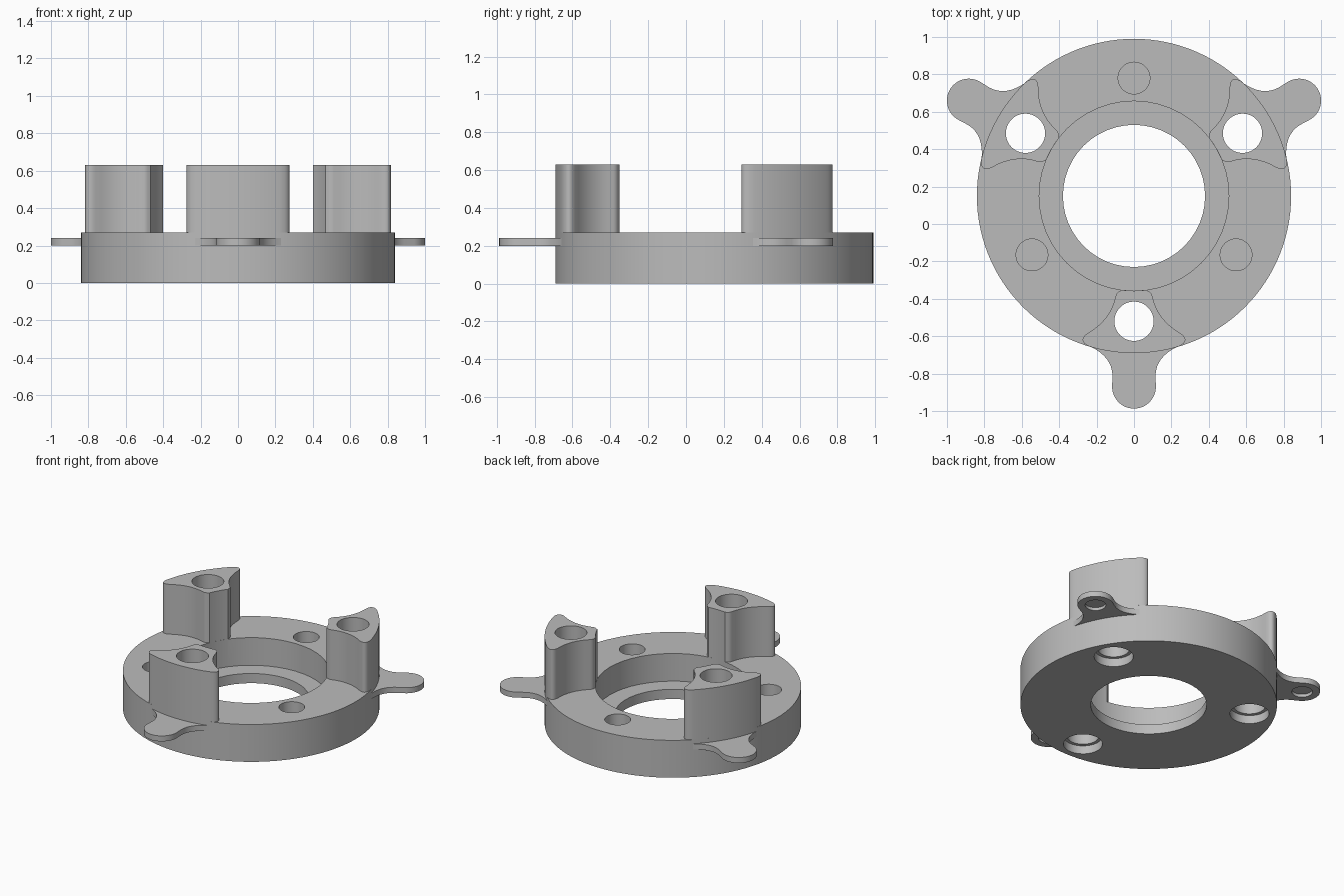
import bpy, bmesh, math
from mathutils import Vector, Matrix

cube = bpy.data.objects.get("Cube")
if cube:
    bpy.data.objects.remove(cube)

CENTRE = Vector((0, 0.15, 0))
BASE_TOP, POST_TOP = 0.27, 0.63
RADIUS, BOLT_CIRCLE, TAB_TIP = 0.84, 0.67, 1.02
ARMS = {"front": -90, "left": 30, "right": 150}

grey = bpy.data.materials.new("machined_grey")
grey.use_nodes = True
colour = (0.5, 0.5, 0.5, 1)
grey.diffuse_color = colour
grey.node_tree.nodes["Principled BSDF"].inputs["Base Color"].default_value = colour


def prism(name, outline, z0, z1):
    """Extrude a closed 2D outline between two heights."""
    bm = bmesh.new()
    face = bm.faces.new([bm.verts.new((x, y, z0)) for x, y in outline])
    top = bmesh.ops.extrude_face_region(bm, geom=[face])
    verts = [v for v in top["geom"] if isinstance(v, bmesh.types.BMVert)]
    bmesh.ops.translate(bm, verts=verts, vec=(0, 0, z1 - z0))
    bmesh.ops.recalc_face_normals(bm, faces=bm.faces)
    mesh = bpy.data.meshes.new(name)
    bm.to_mesh(mesh)
    bm.free()
    mesh.materials.append(grey)
    obj = bpy.data.objects.new(name, mesh)
    bpy.context.collection.objects.link(obj)
    return obj


def arc(r, a0, a1, n, cx=0, cy=0):
    angles = [math.radians(a0 + (a1 - a0) * i / n) for i in range(n + 1)]
    return [(cx + r * math.cos(a), cy + r * math.sin(a)) for a in angles]


def polar(r, degrees):
    a = math.radians(degrees)
    return r * math.cos(a), r * math.sin(a)


def curve(a, b, c, n=8):
    """Quadratic curve from a to c, pulled towards b."""
    a, b, c = Vector(a), Vector(b), Vector(c)
    ts = [i / n for i in range(n + 1)]
    return [tuple(a * (1 - t) ** 2 + b * 2 * t * (1 - t) + c * t * t) for t in ts]


def mirrored(half):
    """Close a half outline across the x axis."""
    return half + [(x, -y) for x, y in reversed(half) if abs(y) > 1e-5]


def drill(obj, holes):
    """Cut round holes given as (x, y, radius, z0, z1)."""
    for x, y, r, z0, z1 in holes:
        cutter = prism("cutter", arc(r, 0, 360, 48, x, y)[:-1], z0, z1)
        cutter.hide_render = True
        mod = obj.modifiers.new("hole", "BOOLEAN")
        mod.operation, mod.solver, mod.object = "DIFFERENCE", "EXACT", cutter
        bpy.context.view_layer.objects.active = obj
        bpy.ops.object.modifier_apply(modifier=mod.name)
        bpy.data.objects.remove(cutter)


def finish(obj, degrees=0):
    obj.matrix_world = Matrix.Translation(CENTRE) @ Matrix.Rotation(math.radians(degrees), 4, "Z")
    bpy.ops.object.select_all(action="DESELECT")
    obj.select_set(True)
    bpy.context.view_layer.objects.active = obj
    bpy.ops.object.shade_smooth_by_angle(angle=math.radians(30))


# Base ring: stepped bore, blind holes between the posts, bolt holes below them
ring = prism("base_ring", arc(RADIUS, 0, 360, 120)[:-1], 0, BASE_TOP)
holes = [(0, 0, 0.38, -1, 1), (0, 0, 0.507, 0.07, 1)]
for angle in ARMS.values():
    holes.append((*polar(0.63, angle + 180), 0.085, 0.07, 1))
    holes.append((*polar(BOLT_CIRCLE, angle), 0.105, -1, 1))
    holes.append((*polar(BOLT_CIRCLE, angle), 0.128, -1, 0.06))
drill(ring, holes)
finish(ring)

# Post outline: inner arc, concave flank, rounded corner, outer arc
post_half = arc(0.507, 0, 7.5, 3)
post_half += curve((0.511, 0.08), (0.518, 0.093), (0.535, 0.098), 3)
post_half += curve((0.535, 0.098), (0.665, 0.125), (0.735, 0.25))[1:]
post_half += curve((0.735, 0.25), (0.77, 0.3), (0.8, 0.25), 6)[1:]
post_half += arc(RADIUS, 15.5, 0, 8)

# Tab outline: flare out of the ring wall into a rounded tip
tab_half = arc(0.825, 0, 16, 6)
tab_half += curve((0.805, 0.235), (0.86, 0.117), (0.96, 0.115))
tab_half += arc(0.117, 90, 0, 12, TAB_TIP)

for side, angle in ARMS.items():
    post = prism(side + "_post", mirrored(post_half), BASE_TOP, POST_TOP)
    drill(post, [(BOLT_CIRCLE, 0, 0.105, 0, 1)])
    finish(post, angle)
    tab = prism(side + "_tab", mirrored(tab_half), 0.2, 0.24)
    drill(tab, [(TAB_TIP, 0, 0.068, 0, 0.222)])
    finish(tab, angle)
